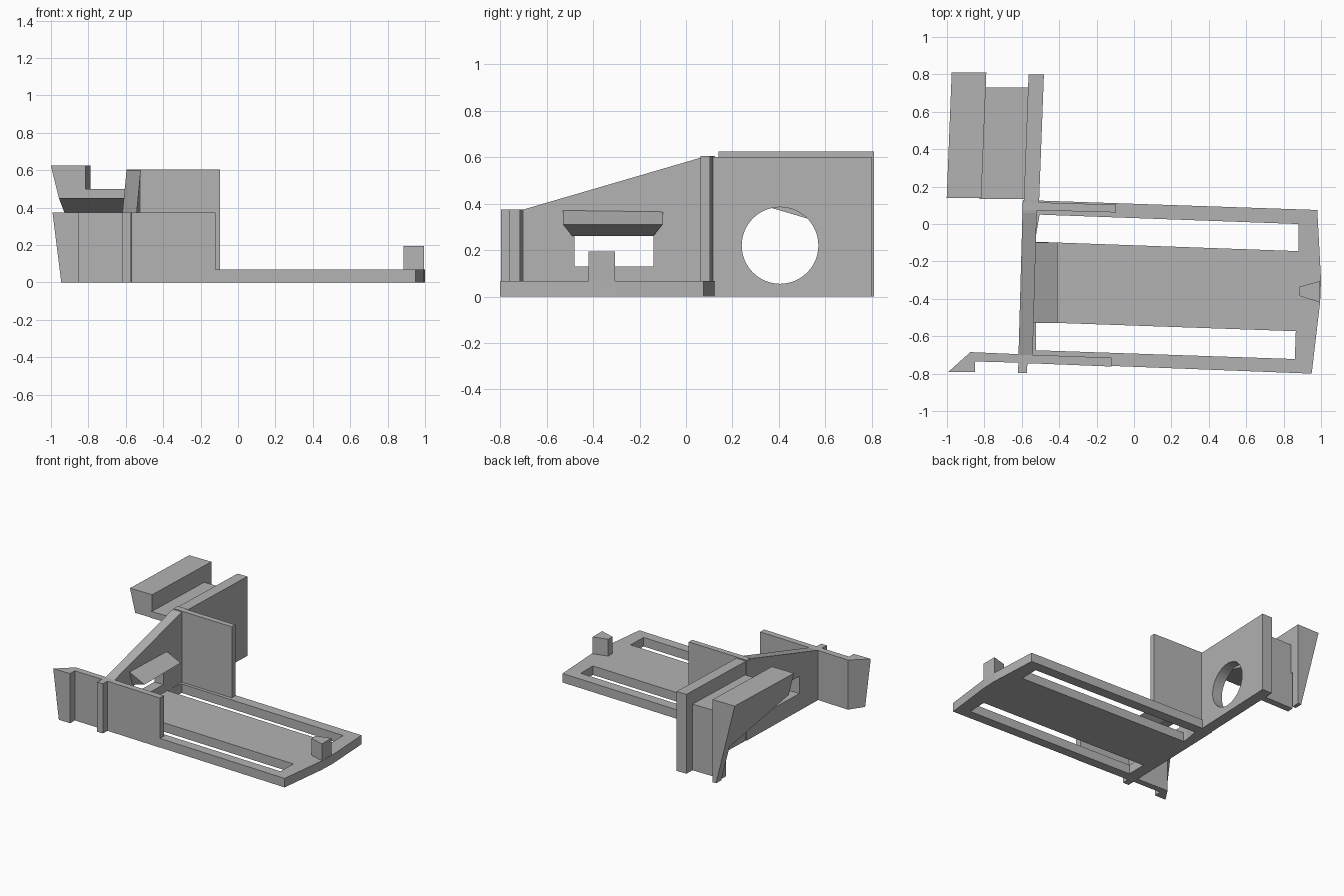
import bpy, bmesh, math

old = bpy.data.objects.get("Cube")
if old:
    bpy.data.objects.remove(old, do_unlink=True)

grey = bpy.data.materials.new("plain grey")
grey.use_nodes = True
grey.diffuse_color = (0.45, 0.45, 0.45, 1)
grey.node_tree.nodes["Principled BSDF"].inputs["Base Color"].default_value = (0.45, 0.45, 0.45, 1)


def solid(name, start, end):
    """Closed prism between two matching loops of 3D points."""
    bm = bmesh.new()
    a = [bm.verts.new(p) for p in start]
    b = [bm.verts.new(p) for p in end]
    bm.faces.new(a)
    bm.faces.new(b[::-1])
    for i in range(len(a)):
        j = (i + 1) % len(a)
        bm.faces.new((a[j], a[i], b[i], b[j]))
    bmesh.ops.recalc_face_normals(bm, faces=bm.faces)
    mesh = bpy.data.meshes.new(name)
    bm.to_mesh(mesh)
    bm.free()
    mesh.materials.append(grey)
    ob = bpy.data.objects.new(name, mesh)
    bpy.context.collection.objects.link(ob)
    return ob


def plan(name, pts, z0, z1):
    return solid(name, [(x, y, z0) for x, y in pts], [(x, y, z1) for x, y in pts])


def side(name, pts, x0, x1, skew=0.0, taper=0.0, top=0.0):
    """Side (y, z) profile between two x planes, skewed along y; x0 side may taper downward."""
    return solid(name, [(x0 + skew * y + taper * (top - z), y, z) for y, z in pts],
                 [(x1 + skew * y, y, z) for y, z in pts])


def cut(ob, cutter):
    cutter.hide_render = True
    mod = ob.modifiers.new("cut", 'BOOLEAN')
    mod.object, mod.operation, mod.solver = cutter, 'DIFFERENCE', 'EXACT'
    bpy.context.view_layer.update()
    done = bpy.data.meshes.new_from_object(ob.evaluated_get(bpy.context.evaluated_depsgraph_get()))
    ob.modifiers.clear()
    ob.data = done
    bpy.data.objects.remove(cutter, do_unlink=True)


# Base tray with two long slots
base = plan("base_tray", [(-0.61, -0.74), (0.95, -0.80), (0.995, -0.42), (1.0, -0.30),
                          (0.98, 0.075), (-0.59, 0.128)], 0, 0.068)
cut(base, plan("rear_slot_cutter", [(-0.53, -0.095), (0.88, -0.145), (0.88, 0.0), (-0.505, 0.05)], -0.1, 0.2))
cut(base, plan("front_slot_cutter", [(-0.525, -0.675), (0.86, -0.722), (0.865, -0.573), (-0.525, -0.525)], -0.1, 0.2))

# Stop knob at the tray's far end
plan("end_knob", [(0.885, -0.385), (0.995, -0.42), (0.995, -0.305), (0.885, -0.335)], 0, 0.195)

# Cross wall with sloping top and a window
wall = side("cross_wall", [(-0.745, 0), (0.125, 0), (0.125, 0.605), (0.06, 0.597),
                           (-0.70, 0.375), (-0.745, 0.375)], -0.598, -0.522, 0.028)
cut(wall, side("window_cutter", [(-0.48, 0.13), (-0.14, 0.13), (-0.14, 0.26), (-0.48, 0.26)], -0.9, -0.3))

# Wedge hood above the window, narrowing underneath
section = [(-0.57, 0.37), (-0.535, 0.37), (-0.41, 0.31), (-0.535, 0.26), (-0.57, 0.26)]
solid("window_hood",
      [(x, -0.49 if z < 0.3 else -0.53, z) for x, z in section],
      [(x, -0.14 if z < 0.3 else -0.10, z) for x, z in section])

# Upright cheeks on the tray
plan("rear_cheek", [(-0.59, 0.075), (-0.095, 0.062), (-0.095, 0.103), (-0.59, 0.118)], 0, 0.605)
plan("front_cheek", [(-0.6, -0.743), (-0.12, -0.762), (-0.12, -0.715), (-0.6, -0.697)], 0, 0.375)

# Front clip: hooked arm and rib
hook = [(-0.992, -0.79), (-0.85, -0.79), (-0.85, -0.735), (-0.59, -0.742), (-0.59, -0.697), (-0.875, -0.685)]
solid("front_hook", [(x + 0.047 if x < -0.95 else x, y, 0) for x, y in hook],
      [(x, y, 0.375) for x, y in hook])
plan("front_rib", [(-0.62, -0.797), (-0.572, -0.797), (-0.570, -0.735), (-0.618, -0.735)], 0, 0.375)

# Rear arm with round hole
arm = side("rear_arm", [(0.11, 0), (0.80, 0), (0.80, 0.6), (0.11, 0.6)], -0.594, -0.512, 0.038)
ring = [(0.405 + 0.165 * math.cos(t * math.pi / 32), 0.22 + 0.165 * math.sin(t * math.pi / 32)) for t in range(64)]
cut(arm, side("hole_cutter", ring, -0.9, -0.3))

# Rear clip: shelf and hooked bar, each with a foot at the far end
side("rear_shelf", [(0.135, 0.5), (0.73, 0.5), (0.73, 0), (0.68, 0), (0.68, 0.29), (0.135, 0.45)],
     -0.83, -0.58, 0.03)
side("rear_hook_bar", [(0.14, 0.625), (0.81, 0.625), (0.81, 0), (0.75, 0), (0.75, 0.27), (0.14, 0.45)],
     -1.007, -0.822, 0.05 * 0.8, 0.25, 0.625)
